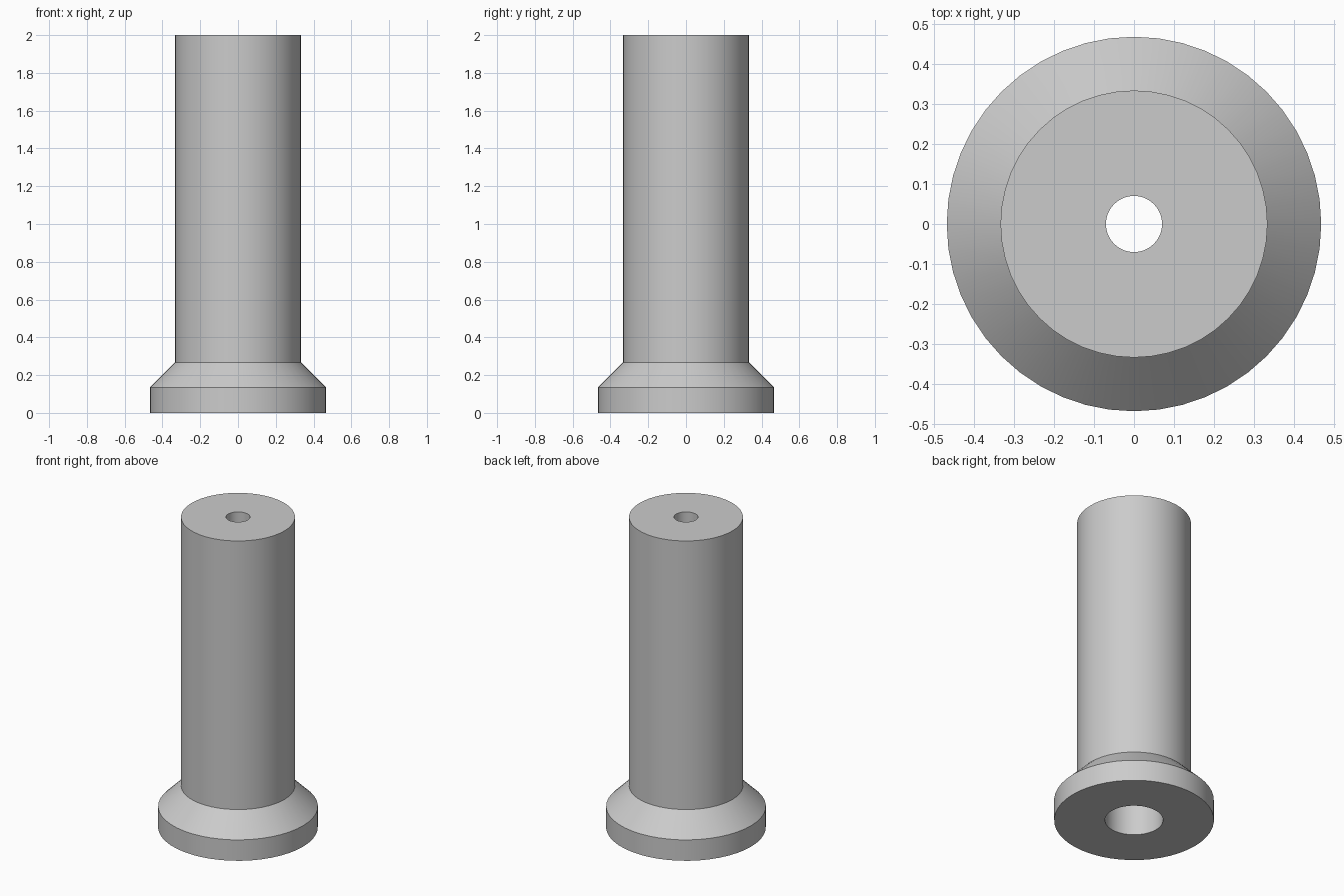
import bpy
import bmesh
import math

cube = bpy.data.objects.get("Cube")
if cube:
    bpy.data.objects.remove(cube, do_unlink=True)

SEGMENTS = 48

# Plain grey material
grey = bpy.data.materials.new("plain_grey")
grey.use_nodes = True
colour = (0.6, 0.6, 0.6, 1.0)
grey.diffuse_color = colour
grey.node_tree.nodes["Principled BSDF"].inputs["Base Color"].default_value = colour


def lathe(name, profile, material):
    """Revolve a closed (radius, z) profile around the z axis."""
    bm = bmesh.new()
    rings = []
    for i in range(SEGMENTS):
        a = 2 * math.pi * i / SEGMENTS
        rings.append([bm.verts.new((r * math.cos(a), r * math.sin(a), z))
                      for r, z in profile])
    count = len(profile)
    for i, ring in enumerate(rings):
        after = rings[(i + 1) % SEGMENTS]
        for j in range(count):
            k = (j + 1) % count
            bm.faces.new((ring[j], after[j], after[k], ring[k]))
    bmesh.ops.recalc_face_normals(bm, faces=bm.faces)
    mesh = bpy.data.meshes.new(name)
    bm.to_mesh(mesh)
    bm.free()
    mesh.materials.append(material)
    obj = bpy.data.objects.new(name, mesh)
    bpy.context.collection.objects.link(obj)
    bpy.ops.object.select_all(action="DESELECT")
    obj.select_set(True)
    bpy.context.view_layer.objects.active = obj
    bpy.ops.object.shade_smooth_by_angle(angle=math.radians(30))
    return obj


# Flanged foot, chamfer, column, then the narrow top hole and wide counterbore
lathe("flanged_spacer", [
    (0.17, 0.0), (0.467, 0.0), (0.467, 0.135), (0.333, 0.268),
    (0.333, 2.0), (0.07, 2.0), (0.07, 1.8), (0.17, 1.8),
], grey)
